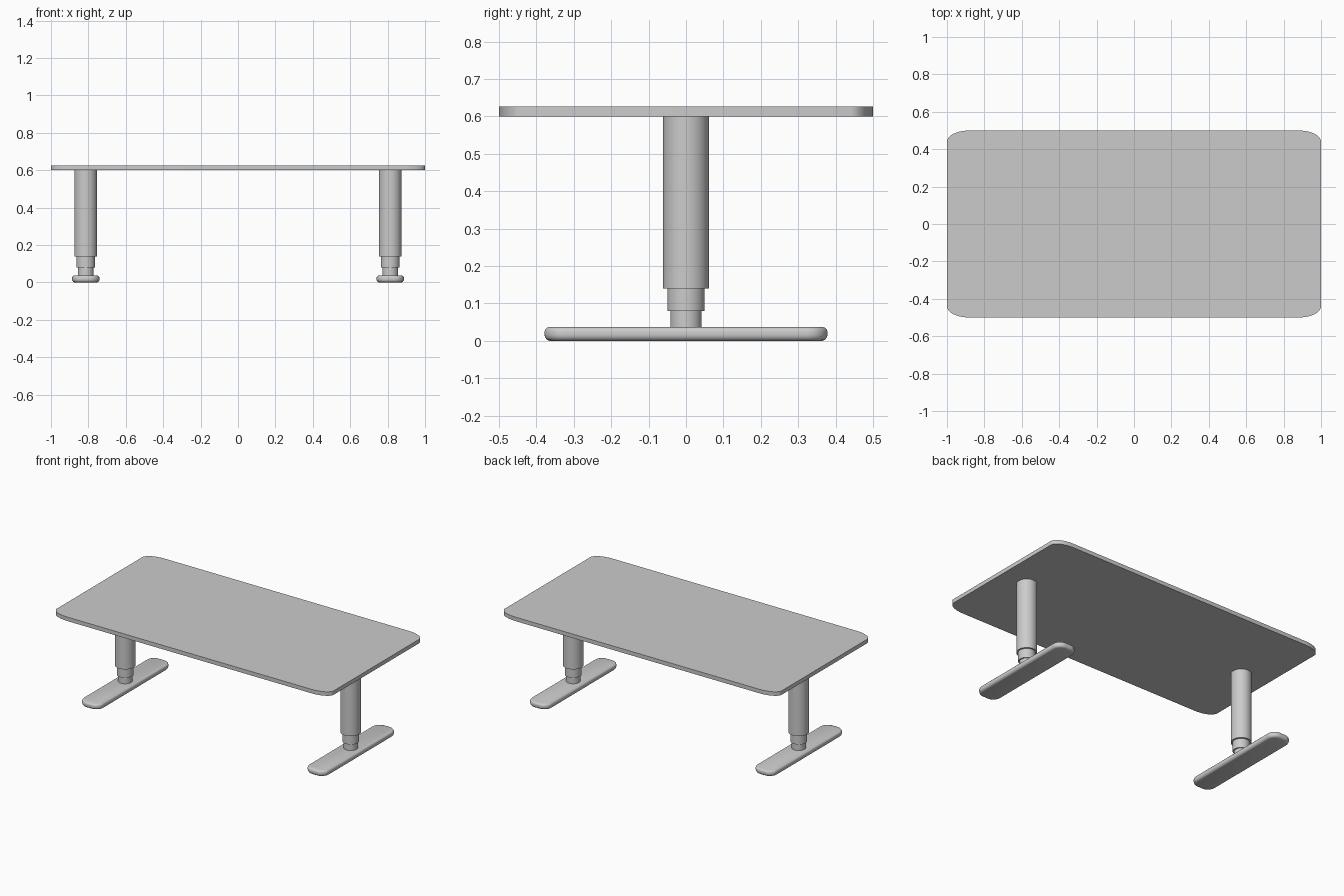
import bpy, bmesh, math

if "Cube" in bpy.data.objects:
    bpy.data.objects.remove(bpy.data.objects["Cube"])


def rounded_outline(hx, hy, rx, ry, steps=10):
    """Rectangle outline with elliptical corners."""
    pts = []
    for q, (sx, sy) in enumerate([(1, 1), (-1, 1), (-1, -1), (1, -1)]):
        for i in range(steps + 1):
            a = math.pi / 2 * (q + i / steps)
            pts.append((sx * (hx - rx) + rx * math.cos(a),
                        sy * (hy - ry) + ry * math.sin(a)))
    return pts


def loft(name, rings, location=(0, 0, 0)):
    """Skin a closed solid over stacked rings given as (outline, z)."""
    bm = bmesh.new()
    loops = [[bm.verts.new((x, y, z)) for x, y in pts] for pts, z in rings]
    n = len(loops[0])
    for lo, hi in zip(loops, loops[1:]):
        for i in range(n):
            j = (i + 1) % n
            bm.faces.new((lo[i], lo[j], hi[j], hi[i]))
    bm.faces.new(loops[0][::-1])
    bm.faces.new(loops[-1])
    mesh = bpy.data.meshes.new(name)
    bm.to_mesh(mesh)
    bm.free()
    obj = bpy.data.objects.new(name, mesh)
    obj.location = location
    bpy.context.collection.objects.link(obj)
    bpy.context.view_layer.objects.active = obj
    obj.select_set(True)
    bpy.ops.object.shade_smooth_by_angle(angle=math.radians(35))
    obj.select_set(False)
    return obj


def column(name, x, r, z0, z1):
    ring = [(r * math.cos(math.tau * i / 48), r * math.sin(math.tau * i / 48))
            for i in range(48)]
    return loft(name, [(ring, z0), (ring, z1)], (x, 0, 0))


# Table top with stretched round corners
top = rounded_outline(1.0, 0.5, 0.12, 0.06)
loft("table_top", [(top, 0.6), (top, 0.626)])

# Inset and height steps of the softened foot edge
FOOT_EDGE = [(0.014, 0.0), (0.006, 0.003), (0.001, 0.010), (0.0, 0.016),
             (0.0, 0.026), (0.002, 0.031), (0.006, 0.035), (0.012, 0.037)]

for side, x in (("left", -0.814), ("right", 0.814)):
    # Foot
    loft(side + "_foot",
         [(rounded_outline(0.073 - d, 0.378 - d, 0.055 - d, 0.055 - d), z)
          for d, z in FOOT_EDGE], (x, 0, 0))
    # Telescopic column, three stages
    column(side + "_lower_column", x, 0.042, 0.036, 0.09)
    column(side + "_middle_column", x, 0.05, 0.08, 0.15)
    column(side + "_upper_column", x, 0.061, 0.14, 0.6)
